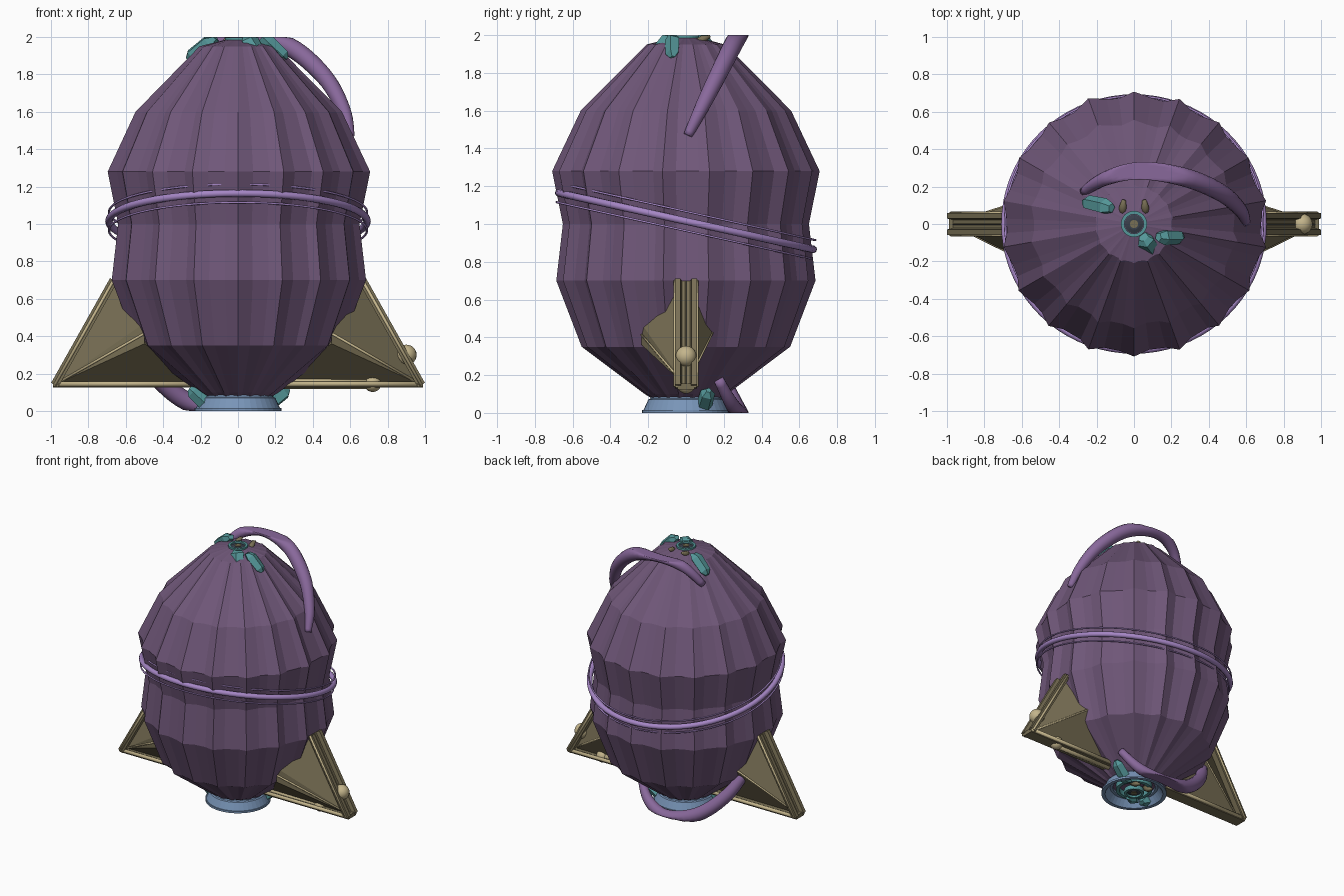
import bpy, bmesh, math, random
from mathutils import Vector, Matrix

random.seed(4)
if "Cube" in bpy.data.objects:
    bpy.data.objects.remove(bpy.data.objects["Cube"])


def material(name, rgb):
    m = bpy.data.materials.new(name)
    m.use_nodes = True
    m.diffuse_color = (*rgb, 1)
    m.node_tree.nodes["Principled BSDF"].inputs["Base Color"].default_value = (*rgb, 1)
    return m


PLUM = material("dark plum", (.16, .095, .19))
MAUVE = material("mauve", (.25, .14, .33))
LILAC = material("lilac", (.38, .24, .56))
OLIVE = material("olive brown", (.19, .16, .09))
TAN = material("pale tan", (.55, .46, .26))
BLUE = material("slate blue", (.19, .30, .48))
TEAL = material("teal", (.09, .31, .32))
DARK = material("dark slate", (.04, .05, .07))

# Half turn that carries the crown details to the underside
FLIP = Matrix.Translation((0, 0, 1)) @ Matrix.Rotation(math.pi, 4, "Y") @ Matrix.Translation((0, 0, -1))


def finish(name, bm, mat, smooth=False, xf=None):
    if xf:
        bm.transform(xf)
    bmesh.ops.recalc_face_normals(bm, faces=bm.faces)
    for v in bm.verts:
        v.co.z = min(2, max(0, v.co.z))
    for f in bm.faces:
        f.smooth = smooth
    me = bpy.data.meshes.new(name)
    bm.to_mesh(me)
    bm.free()
    me.materials.append(mat)
    ob = bpy.data.objects.new(name, me)
    bpy.context.collection.objects.link(ob)
    return ob


def skin(bm, rings, closed=False, caps=True):
    """Bridge equal loops of points into a surface."""
    loops = [[bm.verts.new(p) for p in r] for r in rings]
    n = len(loops[0])
    pairs = list(zip(loops, loops[1:])) + ([(loops[-1], loops[0])] if closed else [])
    for a, b in pairs:
        for i in range(n):
            j = (i + 1) % n
            bm.faces.new((a[i], a[j], b[j], b[i]))
    if caps and not closed:
        bm.faces.new(loops[0])
        bm.faces.new(loops[-1])


def circle(r, z, n):
    return [(r * math.cos(2 * math.pi * i / n), r * math.sin(2 * math.pi * i / n), z) for i in range(n)]


def lathe(name, profile, mat, n=40, closed=False, xf=None):
    bm = bmesh.new()
    skin(bm, [circle(r, z, n) for r, z in profile], closed)
    return finish(name, bm, mat, False, xf)


def tube(name, path, radii, mat, n=12, closed=False, xf=None):
    pts = [Vector(p) for p in path]
    rings = []
    for i, p in enumerate(pts):
        if closed:
            d = pts[(i + 1) % len(pts)] - pts[i - 1]
        else:
            d = pts[min(i + 1, len(pts) - 1)] - pts[max(i - 1, 0)]
        up = Vector((0, 0, 1)) if abs(d.normalized().z) < .95 else Vector((0, 1, 0))
        s = d.cross(up).normalized()
        t = s.cross(d).normalized()
        r = radii[i] if isinstance(radii, list) else radii
        rings.append([p + r * (s * math.cos(a) + t * math.sin(a))
                      for a in (2 * math.pi * k / n for k in range(n))])
    bm = bmesh.new()
    skin(bm, rings, closed)
    return finish(name, bm, mat, True, xf)


def ball(name, loc, r, mat):
    bm = bmesh.new()
    bmesh.ops.create_uvsphere(bm, u_segments=20, v_segments=12, radius=r)
    bmesh.ops.translate(bm, verts=bm.verts, vec=loc)
    return finish(name, bm, mat, True)


# Pleated shell
LOBES = 18
pleat = []
for k in range(LOBES):
    for part, depth in ((0, 1), (.36, .955), (.7, .962)):
        a = math.pi / 2 + 2 * math.pi * (k + part + random.uniform(-.09, .09) * (part > 0)) / LOBES
        pleat.append((a, depth + random.uniform(-.008, .008)))
bm = bmesh.new()
skin(bm, [[(r * d * math.cos(a), r * d * math.sin(a), z) for a, d in pleat]
          for r, z in ((.17, .07), (.22, .1), (.555, .35), (.69, .7), (.655, 1.0),
                       (.712, 1.28), (.56, 1.6), (.21, 1.95), (.07, 1.985))])
finish("pleated_shell", bm, PLUM)

# Tilted girdle of one thick band and two fine wires
tilt = Matrix.Translation((0, 0, 1.015)) @ Matrix.Rotation(-math.radians(12.5), 4, "X")
for name, off, r in (("girdle_band", 0, .02), ("girdle_wire_upper", .05, .006), ("girdle_wire_lower", -.05, .006)):
    ring = [tilt @ Vector((.69 * math.cos(a), .69 * math.sin(a), off))
            for a in (2 * math.pi * i / 72 for i in range(72))]
    tube(name, ring, r, LILAC, 10, True)

# Tapered tendril, with its twin underneath
keys = [Vector(p) for p in ((.62, -.03, 1.4), (.6, .01, 1.47), (.565, .08, 1.61), (.46, .17, 1.79),
                            (.27, .25, 1.95), (.03, .285, 2.01), (-.16, .24, 1.95), (-.28, .16, 1.8),
                            (-.31, .1, 1.7))]
path, radii = [], []
for i in range(1, len(keys) - 2):
    a, b, c, d = keys[i - 1:i + 3]
    for s in range(6):
        t = s / 6
        path.append(.5 * (2 * b + (c - a) * t + (2 * a - 5 * b + 4 * c - d) * t * t
                          + (3 * b - a - 3 * c + d) * t ** 3))
        radii.append(.024 + .026 * math.sin(math.pi * (i - 1 + t) / (len(keys) - 3)))

# Crown details, repeated on the underside
crystals = (((-.12, .085, 2.0), (-.27, .12, 1.88), .045), ((.05, -.07, 2.0), (.1, -.14, 1.91), .05),
            ((.13, -.07, 2.0), (.26, -.07, 1.88), .042))
for end, xf in (("upper", None), ("lower", FLIP)):
    tube(end + "_tendril", path, radii, MAUVE, 14, xf=xf)
    for i, (p, q, w) in enumerate(crystals):
        p, q = Vector(p), Vector(q)
        tube(f"{end}_crystal_{i + 1}", [p, p.lerp(q, .25), p.lerp(q, .85), q],
             [w * .6, w, w * .9, w * .35], TEAL, 5, xf=xf)
    for ob in bpy.context.collection.objects:
        if "crystal" in ob.name:
            for f in ob.data.polygons:
                f.use_smooth = False
    lathe(end + "_collar", [(.07, 1.965), (.07, 1.998), (.052, 1.998), (.052, 1.965)], TEAL, 24, True, xf)
    lathe(end + "_core", [(.05, 1.96), (.05, 1.985), (.03, 1.992)], DARK, 16, xf=xf)
    lathe(end + "_core_stud", [(.022, 1.96), (.022, 1.996)], OLIVE, 12, xf=xf)
    for s in (-1, 1):
        tube(f"{end}_horn_{'left' if s > 0 else 'right'}",
             [(s * .06, .05, 1.95), (s * .06, .09, 1.98), (s * .055, .125, 2)],
             [.022, .02, .012], OLIVE, 8, xf=xf)

# Flared foot, open below
lathe("flared_foot", [(.18, .1), (.19, .075), (.2, .07), (.225, .015), (.232, .015), (.232, 0),
                      (.205, 0), (.17, .05), (.15, .05), (.15, .1)], BLUE, 40, True)
lathe("foot_ring", [(.13, .08), (.13, .03), (.105, .03), (.105, .08)], TEAL, 32, True)

# Side fins: folded sheets held in a frame
for s, side in ((1, "left"), (-1, "right")):
    tip, top, inner = Vector((s * .98, 0, .14)), Vector((s * .665, 0, .7)), Vector((s * .15, 0, .15))
    bm = bmesh.new()
    folds = [[Vector((s * .5, y, z)) for z in (hi, lo)] for y, hi, lo in ((-.235, .47, .36), (.155, .47, .44))]
    vt, vp, vi = (bm.verts.new(p) for p in (tip, top, inner))
    for hi, lo in folds:
        h, l = bm.verts.new(hi), bm.verts.new(lo)
        for f in ((vt, vp, h), (vt, h, l), (vt, l, vi), (vp, h, l), (vp, l, vi)):
            bm.faces.new(f)
    finish(side + "_fin_sheets", bm, OLIVE)
    for hi, lo in folds:
        tube(side + "_fin_seam", [tip, lo.lerp(hi, .5)], .007, TAN, 6)

    # Grooved outer beam
    edge = (top - tip).normalized()
    out = Vector((edge.z * s, 0, -edge.x * s)) * .022
    bm = bmesh.new()
    section = ((-.058, -1), (.058, -1), (.058, 1), (.03, 1), (.022, -.2), (-.022, -.2), (-.03, 1), (-.058, 1))
    skin(bm, [[p + Vector((0, y, 0)) + out * k for y, k in section] for p in (tip, top)])
    finish(side + "_fin_beam", bm, OLIVE)
    for y in (-.058, .058):
        tube(side + "_beam_trim", [tip + Vector((0, y, 0)), top + Vector((0, y, 0))], .009, TAN, 6)

    # Lower rail along the fin
    bm = bmesh.new()
    skin(bm, [[(x, y, z) for y, z in ((-.045, .125), (.045, .125), (.045, .155), (-.045, .155))]
              for x in (s * .99, s * .15)])
    finish(side + "_fin_rail", bm, OLIVE)
    for y in (-.045, .045):
        tube(side + "_rail_trim", [(s * .99, y, .145), (s * .15, y, .145)], .014, TAN, 8)

# Knobbed rod and the knob on the left fin
tube("knobbed_rod", [(.1, 0, .15), (.72, 0, .15)], .034, TAN, 14)
ball("rod_knob", (.72, 0, .15), .048, TAN)
ball("fin_knob", (.9, 0, .3), .055, TAN)
